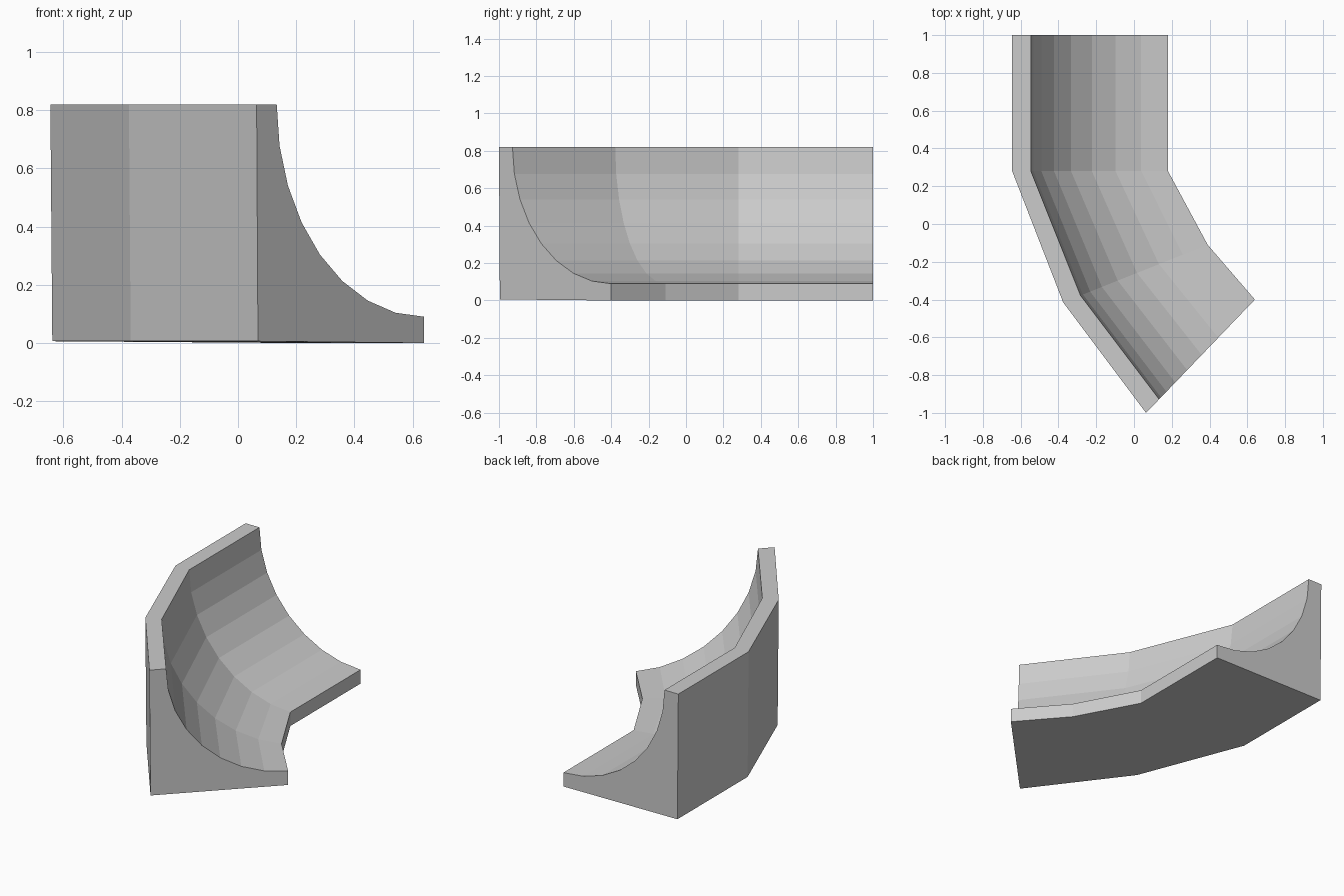
import bpy, bmesh, math
from mathutils import Vector

cube = bpy.data.objects.get("Cube")
if cube:
    bpy.data.objects.remove(cube, do_unlink=True)

HEIGHT = 0.82
LIP = 0.09        # thickness at the low edge
RIM = 0.12        # rim width as a share of the depth
STEPS = 8

# Stations along the bend: outer wall point, low edge point
stations = [
    ((-0.645, 1.0), (0.18, 1.0)),
    ((-0.645, 0.28), (0.18, 0.28)),
    ((-0.375, -0.415), (0.39, -0.11)),
    ((0.064, -1.0), (0.64, -0.40)),
]

# Cross-section: share of depth, height
profile = [(1, 0), (0.008, 0.006), (0, HEIGHT)]
for i in range(STEPS + 1):
    a = math.pi / 2 * i / STEPS
    profile.append((RIM + (1 - RIM) * (1 - math.cos(a)),
                    HEIGHT - (HEIGHT - LIP) * math.sin(a)))

# Concrete colour
concrete = bpy.data.materials.new("concrete_grey")
concrete.use_nodes = True
colour = (0.6, 0.6, 0.6, 1)
concrete.diffuse_color = colour
concrete.node_tree.nodes["Principled BSDF"].inputs["Base Color"].default_value = colour

# Sweep the section through the stations
bm = bmesh.new()
rings = []
for outer, inner in stations:
    o, n = Vector(outer), Vector(inner)
    rings.append([bm.verts.new((*o.lerp(n, u), z)) for u, z in profile])
count = len(profile)
for a, b in zip(rings, rings[1:]):
    for i in range(count):
        j = (i + 1) % count
        bm.faces.new((a[i], a[j], b[j], b[i]))

# End caps
bm.faces.new(rings[0])
bm.faces.new(rings[-1])
bmesh.ops.recalc_face_normals(bm, faces=bm.faces)

mesh = bpy.data.meshes.new("curved_ramp")
bm.to_mesh(mesh)
bm.free()
mesh.materials.append(concrete)
ramp = bpy.data.objects.new("curved_ramp", mesh)
bpy.context.collection.objects.link(ramp)
